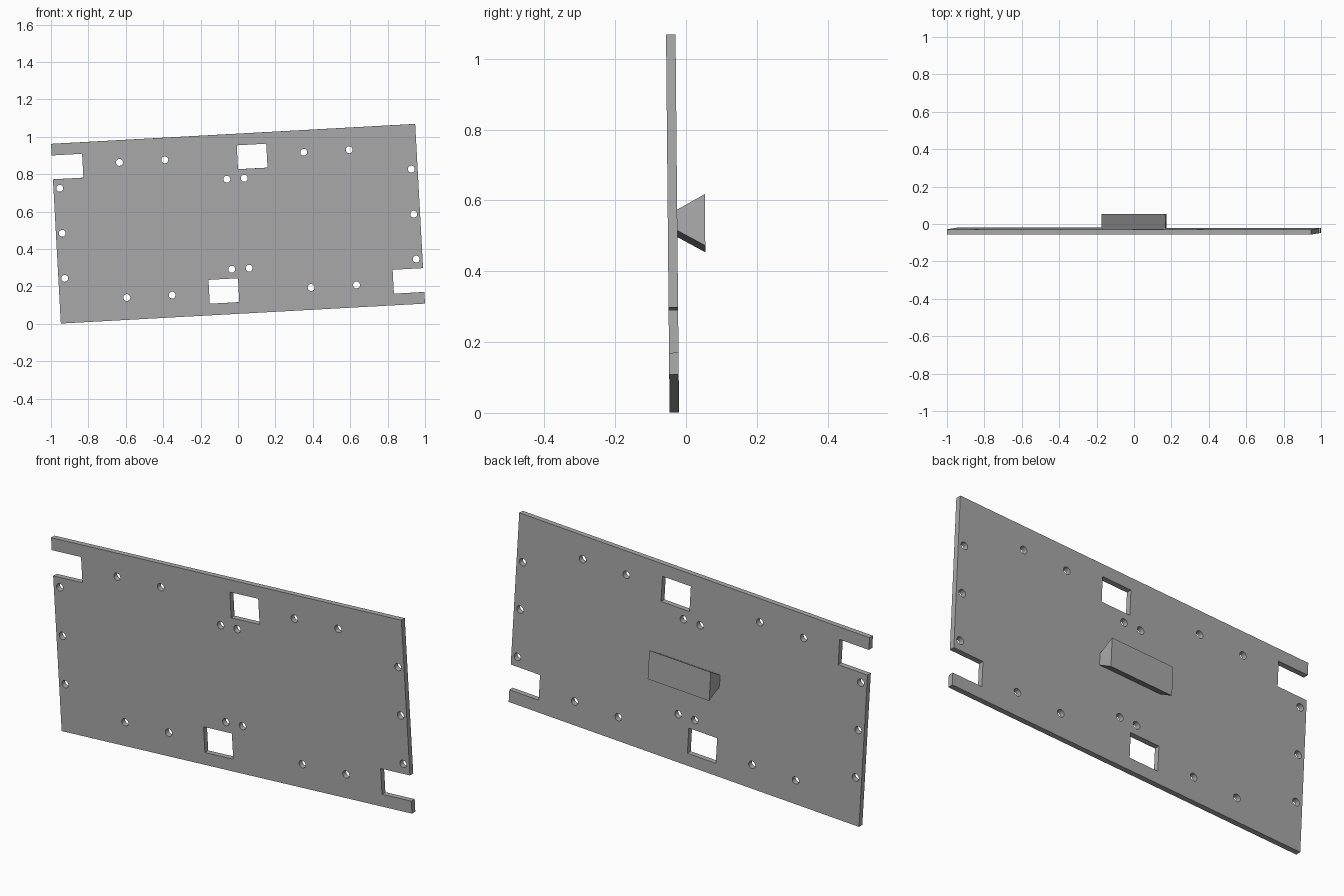
import bpy
import bmesh
import math
from mathutils import Matrix

cube = bpy.data.objects.get("Cube")
if cube:
    bpy.data.objects.remove(cube, do_unlink=True)

grey = bpy.data.materials.new("plain_grey")
grey.use_nodes = True
colour = (0.4, 0.4, 0.4, 1)
grey.diffuse_color = colour
grey.node_tree.nodes["Principled BSDF"].inputs["Base Color"].default_value = colour

HALF_W, HALF_H, HALF_T = 0.975, 0.481, 0.0134
# Plate plane (u, v, w towards the front) into the slightly tilted world pose
POSE = (Matrix.Translation((0, -0.038, 0.535))
        @ Matrix.Rotation(0.0093, 4, 'X')
        @ Matrix.Rotation(-math.radians(3.13), 4, 'Y')
        @ Matrix.Rotation(math.pi / 2, 4, 'X'))


def add_object(name, mesh):
    mesh.transform(POSE)
    mesh.materials.clear()
    mesh.materials.append(grey)
    obj = bpy.data.objects.new(name, mesh)
    bpy.context.collection.objects.link(obj)
    return obj


def add_loop(curve, points):
    spline = curve.splines.new('POLY')
    spline.points.add(len(points) - 1)
    for p, (u, v) in zip(spline.points, points):
        p.co = (u, v, 0, 1)
    spline.use_cyclic_u = True


def half_turn(points):
    return [(-u, -v) for u, v in points]


# Plate outline: one half with its end notch, repeated by a half turn
curve = bpy.data.curves.new("plate_profile", 'CURVE')
curve.dimensions = '2D'
curve.fill_mode = 'BOTH'
curve.extrude = HALF_T
NOTCH_U, LOW, HIGH = 0.812, 0.291, 0.419
half = [(HALF_W, HALF_H), (-HALF_W, HALF_H), (-HALF_W, HIGH),
        (-NOTCH_U, HIGH), (-NOTCH_U, LOW), (-HALF_W, LOW)]
add_loop(curve, half + half_turn(half))

# Rectangular windows
window = [(0.016, LOW), (0.174, LOW), (0.174, HIGH), (0.016, HIGH)]
add_loop(curve, window)
add_loop(curve, half_turn(window))

# Round screw holes
centres = [(su * u, sv * v) for u, v in ((0.615, 0.362), (0.372, 0.362),
                                         (0.0465, 0.241), (0.941, 0.241))
           for su in (-1, 1) for sv in (-1, 1)]
centres += [(-0.941, 0), (0.941, 0)]
SIDES, RADIUS = 24, 0.0185
for cu, cv in centres:
    add_loop(curve, [(cu + RADIUS * math.cos(math.tau * i / SIDES),
                      cv + RADIUS * math.sin(math.tau * i / SIDES))
                     for i in range(SIDES)])

# Turn the filled profile into a solid plate mesh
source = bpy.data.objects.new("plate_source", curve)
bpy.context.collection.objects.link(source)
bpy.context.view_layer.update()
graph = bpy.context.evaluated_depsgraph_get()
plate_mesh = bpy.data.meshes.new_from_object(source.evaluated_get(graph))
bpy.data.objects.remove(source, do_unlink=True)
bm = bmesh.new()
bm.from_mesh(plate_mesh)
bmesh.ops.remove_doubles(bm, verts=bm.verts, dist=0.0001)
bmesh.ops.recalc_face_normals(bm, faces=bm.faces)
for face in bm.faces:
    face.smooth = False
    face.material_index = 0
bm.to_mesh(plate_mesh)
bm.free()
add_object("plate", plate_mesh)

# Flared handle on the back
bm = bmesh.new()
bmesh.ops.create_cube(bm, size=2)
for vert in bm.verts:
    outer = vert.co.z < 0
    vert.co.x *= 0.171
    vert.co.y *= 0.073 if outer else 0.029
    vert.co.z = -HALF_T - 0.0785 if outer else -HALF_T + 0.001
bmesh.ops.recalc_face_normals(bm, faces=bm.faces)
handle_mesh = bpy.data.meshes.new("back_handle")
bm.to_mesh(handle_mesh)
bm.free()
add_object("back_handle", handle_mesh)
